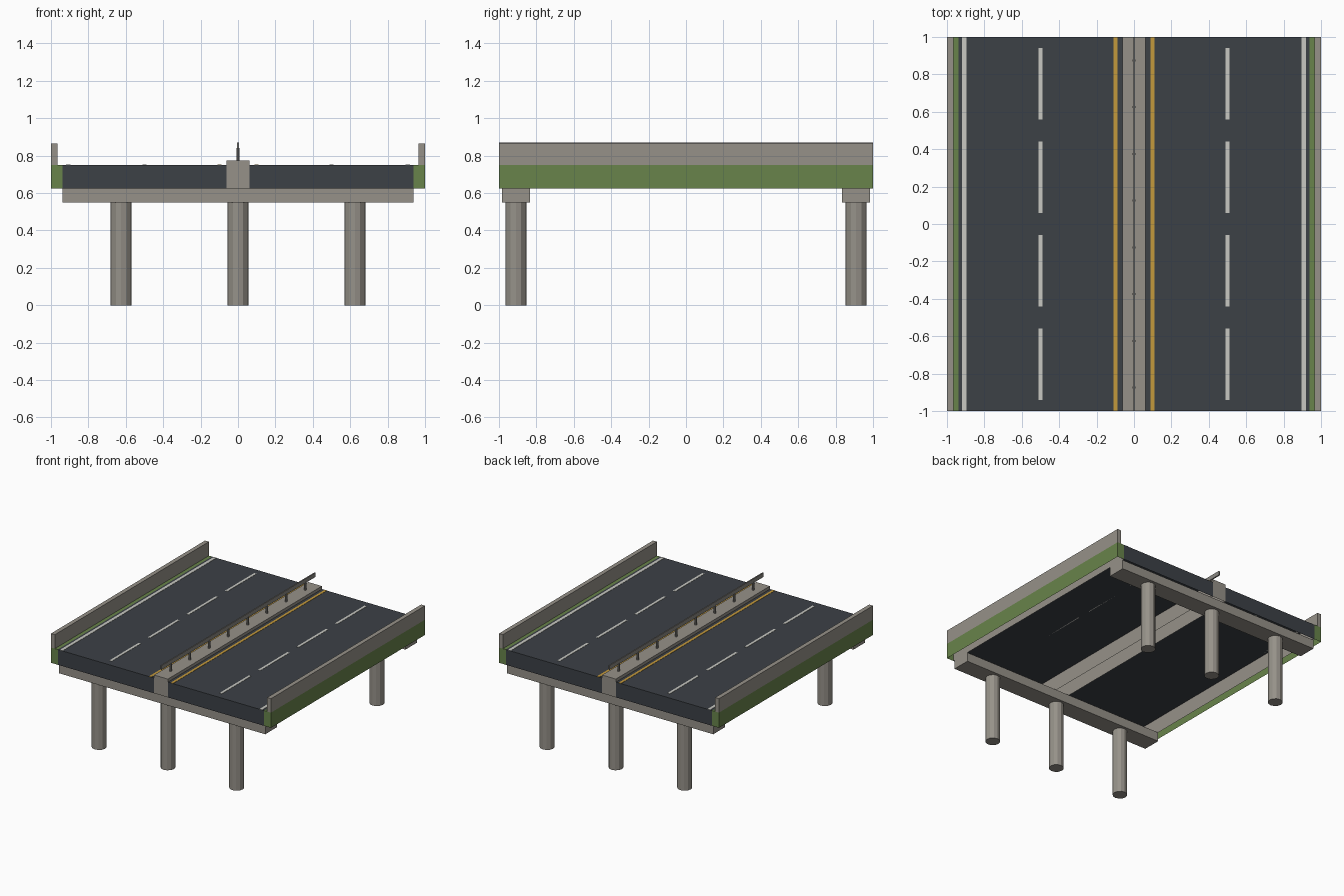
import bpy, bmesh
from mathutils import Matrix

cube = bpy.data.objects.get("Cube")
if cube:
    bpy.data.objects.remove(cube, do_unlink=True)


def material(name, rgb):
    m = bpy.data.materials.new(name)
    m.use_nodes = True
    m.diffuse_color = (*rgb, 1)
    m.node_tree.nodes["Principled BSDF"].inputs["Base Color"].default_value = (*rgb, 1)
    return m


CONCRETE = material("concrete", (0.305, 0.285, 0.25))
ASPHALT = material("asphalt", (0.045, 0.052, 0.061))
GRASS = material("green verge", (0.14, 0.23, 0.07))
WHITE = material("white paint", (0.58, 0.58, 0.54))
YELLOW = material("yellow paint", (0.55, 0.32, 0.045))
METAL = material("rail metal", (0.25, 0.24, 0.22))


def finish(name, bm, mats):
    me = bpy.data.meshes.new(name)
    bm.to_mesh(me)
    bm.free()
    for m in mats:
        me.materials.append(m)
    ob = bpy.data.objects.new(name, me)
    bpy.context.collection.objects.link(ob)
    return ob


def box(name, xs, ys, zs, mats, drop=lambda n: False, slot=lambda n: 0):
    """Box from ranges; drop removes faces and slot colours them by normal."""
    bm = bmesh.new()
    bmesh.ops.create_cube(bm, size=1)
    for v in bm.verts:
        v.co = [r[0] if c < 0 else r[1] for c, r in zip(v.co, (xs, ys, zs))]
    bm.normal_update()
    for f in bm.faces:
        f.material_index = slot(f.normal)
    hidden = [f for f in bm.faces if drop(f.normal)]
    bmesh.ops.delete(bm, geom=hidden, context='FACES')
    return finish(name, bm, mats)


def cylinder(name, x, y, z0, z1, radius, sides, mat):
    bm = bmesh.new()
    bmesh.ops.create_cone(bm, cap_ends=True, segments=sides, radius1=radius, radius2=radius,
                          depth=z1 - z0, matrix=Matrix.Translation((x, y, (z0 + z1) / 2)))
    return finish(name, bm, [mat])


def span(s, a, b):
    return tuple(sorted((s * a, s * b)))


LENGTH = (-1, 1)
BASE, ROAD = 0.625, 0.75
EDGE, MEDIAN = 0.9375, 0.0625

# Central median, open underneath
box("median", (-MEDIAN, MEDIAN), LENGTH, (BASE, 0.775), [CONCRETE], lambda n: n.z < -0.5)

for s, side in ((1, "left"), (-1, "right")):
    # Carriageway: top and end faces only, hollow below
    box(side + "_carriageway", span(s, MEDIAN, EDGE), LENGTH, (BASE, ROAD), [ASPHALT],
        lambda n: n.z < -0.5 or abs(n.x) > 0.5)
    # Verge with a concrete inner wall
    box(side + "_verge", span(s, EDGE, 1), LENGTH, (BASE, ROAD), [GRASS, CONCRETE],
        lambda n: n.z < -0.5, lambda n: 1 if n.x * s < -0.5 else 0)
    # Parapet
    box(side + "_parapet", span(s, 0.965, 1), LENGTH, (ROAD, 0.865), [CONCRETE],
        lambda n: n.z < -0.5)
    # Road markings
    paint = (ROAD, ROAD + 0.002)
    box(side + "_edge_line", span(s, 0.895, 0.92), LENGTH, paint, [WHITE])
    box(side + "_median_line", span(s, 0.088, 0.109), LENGTH, paint, [YELLOW])
    for i in range(4):
        y = -0.75 + i * 0.5
        box(side + "_lane_dash", span(s, 0.49, 0.511), (y - 0.19, y + 0.19), paint, [WHITE])

# Guard rail on the median
box("guard_rail", (-0.005, 0.005), LENGTH, (0.835, 0.87), [METAL])
for i in range(8):
    cylinder("rail_post", 0, -0.875 + i * 0.25, 0.775, 0.84, 0.009, 8, METAL)

# Cap beams and columns
for s, end in ((-1, "front"), (1, "back")):
    box(end + "_cap_beam", (-EDGE, EDGE), span(s, 0.835, 0.985), (0.55, BASE), [CONCRETE])
    for x in (-0.625, 0, 0.625):
        cylinder(end + "_column", x, s * 0.91, 0, 0.55, 0.056, 12, CONCRETE)
